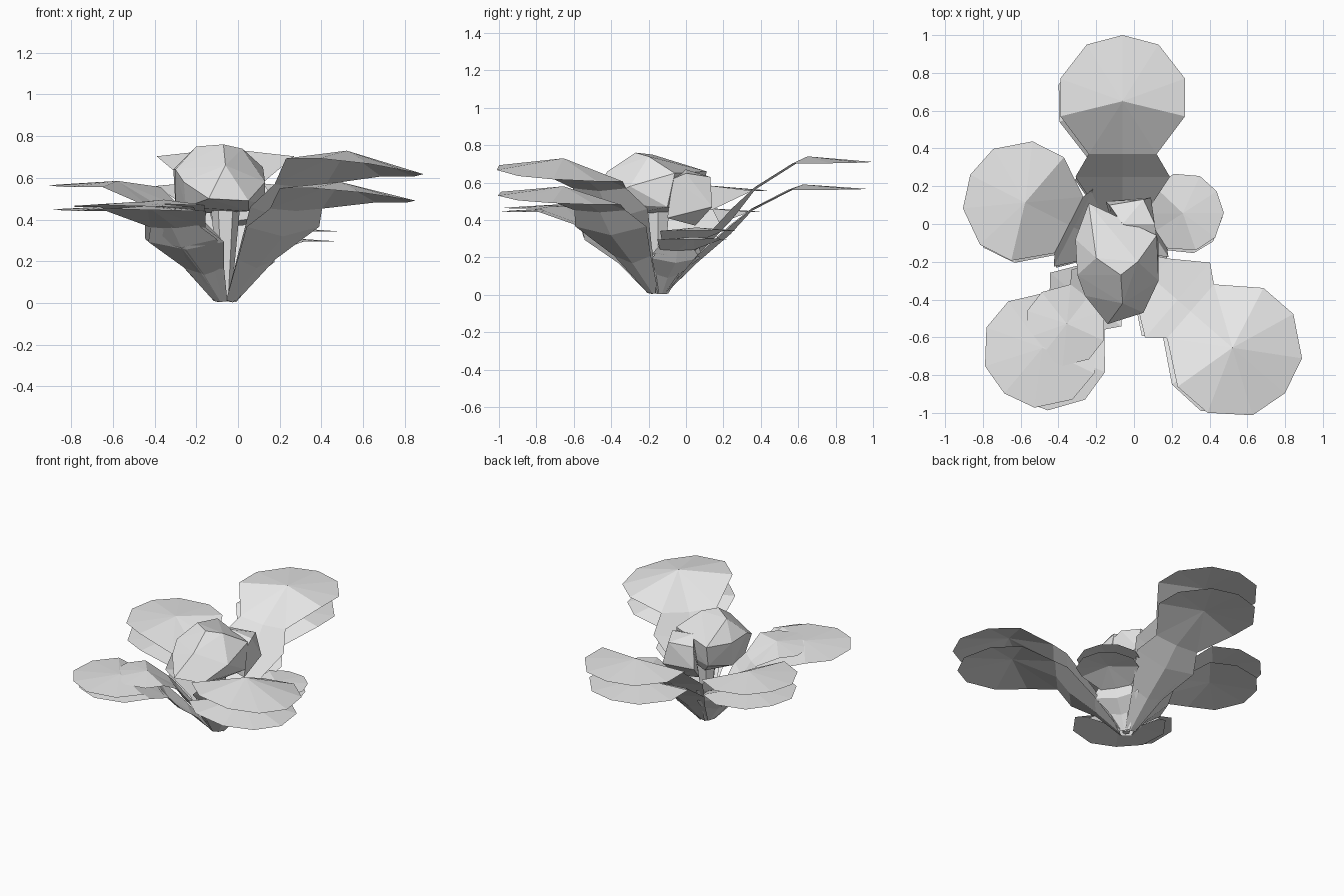
import bpy, bmesh, math
from mathutils import Vector

cube = bpy.data.objects.get("Cube")
if cube:
    bpy.data.objects.remove(cube, do_unlink=True)

# One pale grey for the whole plant
grey = bpy.data.materials.new("pale_grey")
grey.use_nodes = True
grey.diffuse_color = (0.8, 0.8, 0.8, 1)
grey.node_tree.nodes["Principled BSDF"].inputs["Base Color"].default_value = (0.8, 0.8, 0.8, 1)

ROOT = Vector((-0.06, -0.15, 0.0))


def finish(name, bm):
    mesh = bpy.data.meshes.new(name)
    bm.to_mesh(mesh)
    bm.free()
    mesh.materials.append(grey)
    obj = bpy.data.objects.new(name, mesh)
    bpy.context.collection.objects.link(obj)
    return obj


def leaf(name, angle, reach, size, height, tip=0.97, side=0.95, tilt=0.0):
    """Single-sheet leaf: a cupped, widening stem, then a fan-shaped blade."""
    bm = bmesh.new()
    a = math.radians(angle)
    along = Vector((math.cos(a), math.sin(a), 0))
    across = Vector((-math.sin(a), math.cos(a), 0))

    def vert(d, w, z):
        return bm.verts.new(ROOT + along * d + across * w + Vector((0, 0, z * height)))

    # Stem stations: distance, half width, edge height share, midrib drop
    stations = [(0.04, 0.04, 0.02, 0.01), (reach * 0.27, 0.13 * size, 0.36, 0.07),
                (reach * 0.5, 0.25 * size, 0.63, 0.08),
                (reach - 0.28 * size, 0.18 * size, 0.78, 0.02)]
    rows = [[vert(d, s * w, z - (drop if s == 0 else 0)) for s in (-1, 0, 1)]
            for d, w, z, drop in stations]
    for r0, r1 in zip(rows, rows[1:]):
        for i in (0, 1):
            bm.faces.new((r0[i], r1[i], r1[i + 1], r0[i + 1]))

    # Blade rim, folded around a raised centre
    half = [(-0.08, 0.33, side), (0.12, 0.33, side), (0.30, 0.19, (side + tip) / 2)]
    rim = [(u, -v, z) for u, v, z in half] + [(0.35, 0, tip)] + half[::-1]
    ring = [rows[-1][0]]
    ring += [vert(reach + u * size, v * size, z - tilt * v) for u, v, z in rim]
    ring += [rows[-1][2], rows[-1][1]]
    centre = vert(reach, 0, 1)
    for p, q in zip(ring, ring[1:] + ring[:1]):
        bm.faces.new((p, q, centre))
    bmesh.ops.recalc_face_normals(bm, faces=bm.faces[:])
    if sum(f.normal.z for f in bm.faces) < 0:
        bmesh.ops.reverse_faces(bm, faces=bm.faces[:])
    return finish(name, bm)


def hull(name, points):
    bm = bmesh.new()
    for p in points:
        bm.verts.new(p)
    bmesh.ops.convex_hull(bm, input=bm.verts[:])
    loose = [v for v in bm.verts if not v.link_faces]
    bmesh.ops.delete(bm, geom=loose, context="VERTS")
    bmesh.ops.recalc_face_normals(bm, faces=bm.faces[:])
    return finish(name, bm)


# Outer leaves: name, angle, reach, size, blade shape, upper height, lower height, twist
pairs = [("back", 90, 0.80, 1.00, (0.96, 0.95, 0), 0.74, 0.59, 1),
         ("front_left", -41, 0.77, 1.05, (0.87, 0.89, 0.18), 0.73, 0.58, -1.5),
         ("right", 153, 0.58, 0.93, (0.97, 0.95, 0), 0.585, 0.465, 1),
         ("back_left", 33, 0.38, 0.61, (0.96, 0.95, 0), 0.36, 0.31, -2)]
for name, angle, reach, size, blade, upper, lower, twist in pairs:
    leaf(name + "_upper_leaf", angle, reach, size, upper, *blade)
    leaf(name + "_lower_leaf", angle + twist, reach * 0.97, size * 0.98, lower, *blade)

# Front right cluster: two large leaves and a smaller one on top
leaf("front_right_upper_leaf", 230, 0.66, 0.90, 0.485)
leaf("front_right_lower_leaf", 234, 0.64, 0.90, 0.465)
leaf("front_right_small_leaf", 232, 0.48, 0.63, 0.495)

# Closed heart leaf
hull("heart", [
    (-0.07, -0.27, 0.76), (-0.20, -0.18, 0.75), (0.02, -0.20, 0.74),
    (-0.24, 0.11, 0.66), (-0.31, -0.08, 0.64), (-0.30, -0.27, 0.64),
    (-0.26, -0.38, 0.58), (-0.06, -0.42, 0.66), (-0.14, -0.53, 0.50),
    (0.05, -0.47, 0.49), (0.13, -0.30, 0.58), (0.12, -0.06, 0.65),
    (0.13, -0.10, 0.47), (-0.30, -0.10, 0.47), (-0.25, -0.32, 0.46),
    (0.05, -0.25, 0.44), (-0.15, 0.00, 0.43), (-0.24, 0.09, 0.52)])

# Inner bud peeping out behind the heart
hull("inner_bud", [
    (-0.13, 0.10, 0.63), (0.05, 0.13, 0.63), (-0.06, 0.00, 0.67),
    (0.11, 0.00, 0.65), (0.12, -0.07, 0.62), (0.09, 0.14, 0.47),
    (-0.15, 0.12, 0.48), (0.12, -0.10, 0.41), (0.02, 0.05, 0.37),
    (-0.12, 0.02, 0.38)])

# Slim core joining the root to the heart
bm = bmesh.new()
sides = 6
levels = [(0.01, 0.025), (0.2, 0.045), (0.46, 0.07)]
rings = [[bm.verts.new(ROOT + Vector((r * math.cos(math.tau * i / sides),
                                      r * math.sin(math.tau * i / sides), z)))
          for i in range(sides)] for z, r in levels]
for lo, hi in zip(rings, rings[1:]):
    for i in range(sides):
        j = (i + 1) % sides
        bm.faces.new((lo[i], lo[j], hi[j], hi[i]))
bm.faces.new(rings[0][::-1])
bm.faces.new(rings[-1])
finish("core", bm)
